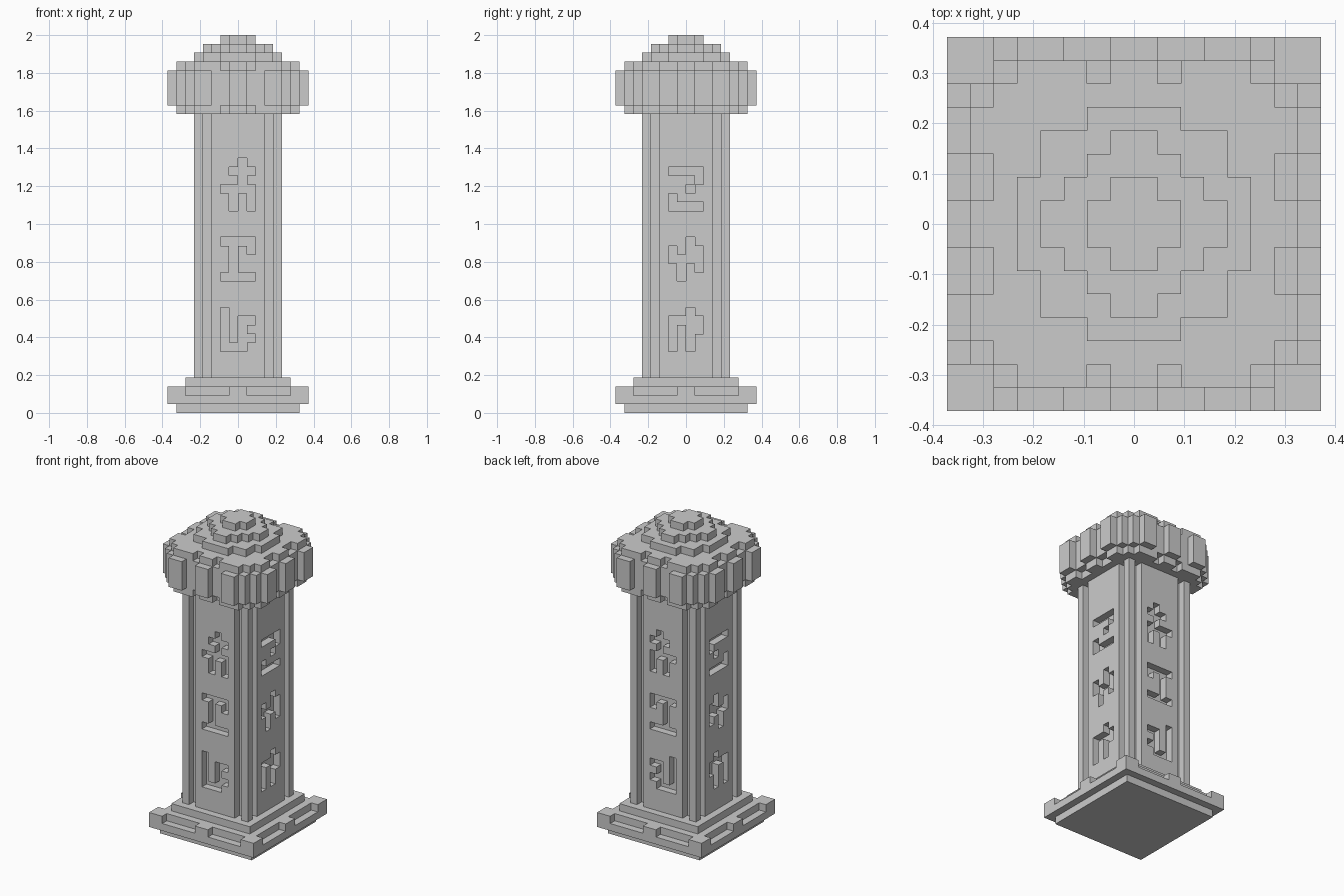
import bpy
import bmesh
from mathutils import Vector

cube = bpy.data.objects.get("Cube")
if cube:
    bpy.data.objects.remove(cube, do_unlink=True)

U = 2 / 43  # edge length of one block


def box(xs, ys, zs):
    """Set of block cells inside the given index ranges."""
    return {(x, y, z) for x in range(*xs) for y in range(*ys) for z in range(*zs)}


def mirror(cells):
    """Copy cells across both centre planes."""
    return {(a, b, z) for x, y, z in cells for a in (x, -1 - x) for b in (y, -1 - y)}


def swap(cells):
    """Turn front cells into side cells."""
    return {(y, x, z) for x, y, z in cells}


def layer(widths, z0, z1):
    """Stepped round slab from the half width of each row."""
    return mirror({(x, y, z) for y, w in enumerate(widths)
                   for x in range(w) for z in range(z0, z1)})


def build(name, cells):
    """Make the outer skin of a set of cells, with flat areas merged."""
    bm = bmesh.new()
    for cell in cells:
        for axis in range(3):
            for side in (0, 1):
                near = list(cell)
                near[axis] += 2 * side - 1
                if tuple(near) in cells:
                    continue
                corners = []
                for a, b in ((0, 0), (1, 0), (1, 1), (0, 1)):
                    p = Vector(cell)
                    p[axis] += side
                    p[(axis + 1) % 3] += a
                    p[(axis + 2) % 3] += b
                    corners.append(bm.verts.new(p * U))
                bm.faces.new(corners if side else corners[::-1])
    bmesh.ops.remove_doubles(bm, verts=bm.verts, dist=U / 10)
    bmesh.ops.dissolve_limit(bm, angle_limit=0.01, verts=bm.verts, edges=bm.edges)
    mesh = bpy.data.meshes.new(name)
    bm.to_mesh(mesh)
    bm.free()
    obj = bpy.data.objects.new(name, mesh)
    bpy.context.collection.objects.link(obj)
    return obj


def carving(rows, top):
    """Groove cells as (column, height) pairs, read from the top row down."""
    return {(c - 2, top - r) for r, row in enumerate(rows.split())
            for c, mark in enumerate(row) if mark == "X"}


# Stepped base with notched upper rim
build("base_foot", box((-7, 7), (-7, 7), (0, 1)))
notches = mirror(box((1, 6), (7, 8), (2, 3)))
build("base_slab", box((-8, 8), (-8, 8), (1, 3)) - notches - swap(notches))
build("base_step", box((-6, 6), (-6, 6), (3, 4)))

# Shaft core and corner posts
build("shaft_core", box((-4, 4), (-4, 4), (4, 34)))
post = box((4, 5), (4, 5), (4, 34))
for label, sx, sy in (("front_left", 1, -1), ("front_right", -1, -1),
                      ("back_left", 1, 1), ("back_right", -1, 1)):
    build(label + "_post", {(x if sx > 0 else -1 - x, y if sy > 0 else -1 - y, z)
                            for x, y, z in post})

# Carved panels, mirrored on opposite faces
front_grooves = (carving("..X. .XXX ..X. XXXX .X.X .X.X", 28)
                 | carving("XXXX .X.X .X.. .X.. XXXX", 19)
                 | carving("X... X.XX X.X. X.XX XXX.", 11))
side_grooves = (carving("XXXX ...X ..X. X... XXXX", 27)
                | carving("..X. X.XX XXXX .X.X .X..", 19)
                | carving("..X. XXXX X.XX X.X. X.X.", 11))


def panel(depth, grooves):
    return {c for c in box((-3, 3), (depth, depth + 1), (4, 34))
            if (c[0], c[2]) not in grooves}


for label, depth in (("front", -5), ("back", 4)):
    build(label + "_panel", panel(depth, front_grooves))
for label, depth in (("right", -5), ("left", 4)):
    build(label + "_panel", swap(panel(depth, side_grooves)))

# Cap drum with notched rims and raised blocks around it
rim_widths = (7, 6, 6, 7, 7, 6, 5)
for name, z in (("cap_lower_rim", 34), ("cap_upper_rim", 39)):
    build(name, layer(rim_widths, z, z + 1) - mirror(box((1, 2), (6, 7), (z, z + 1))))
blocks = mirror(box((0, 1), (7, 8), (35, 39)) | box((3, 5), (7, 8), (35, 39)))
build("cap_drum", layer((7, 7, 7, 7, 7, 7, 6), 35, 39) | blocks | swap(blocks))

# Stepped dome on top
for name, widths, z in (("dome_lower", (5, 5, 4, 4, 2), 40),
                        ("dome_middle", (4, 3, 2, 1), 41),
                        ("dome_top", (2, 1), 42)):
    build(name, layer(widths, z, z + 1))
